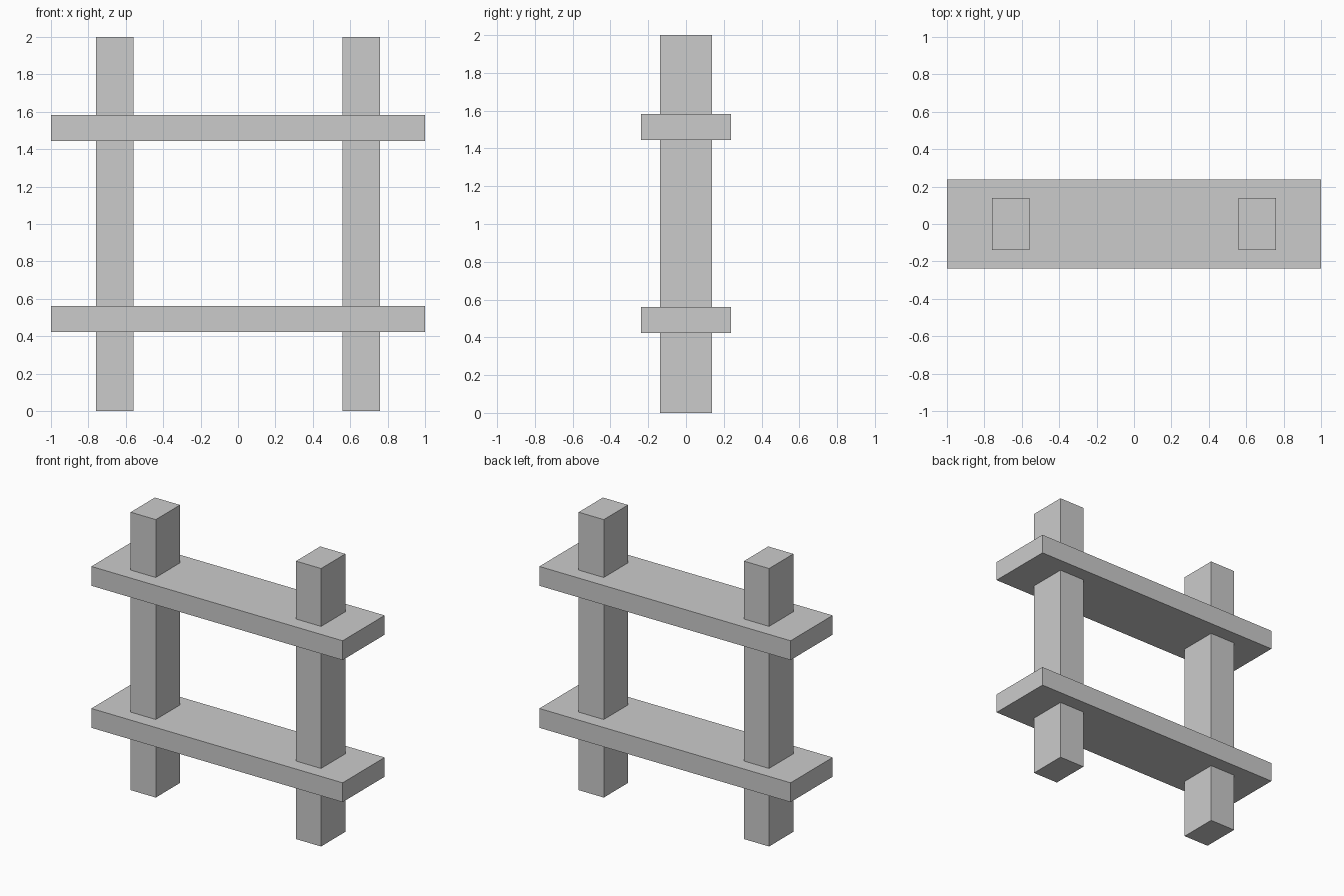
import bpy

if "Cube" in bpy.data.objects:
    bpy.data.objects.remove(bpy.data.objects["Cube"])

POST_X = 0.658
POST_SIZE = (0.2, 0.276, 2.0)
RAIL_SIZE = (2.0, 0.478, 0.139)


def box(name, size, centre):
    bpy.ops.mesh.primitive_cube_add(size=1, location=centre)
    obj = bpy.context.object
    obj.name = name
    obj.scale = size
    bpy.ops.object.transform_apply(location=False, rotation=False, scale=True)
    return obj


# Upright posts, full height
for side, sign in (("left", -1), ("right", 1)):
    box(f"{side}_post", POST_SIZE, (sign * POST_X, 0, 1.0))

# Wide horizontal boards that the posts pass through
for level, z in (("lower", 0.492), ("upper", 1.514)):
    box(f"{level}_board", RAIL_SIZE, (0, 0, z))
